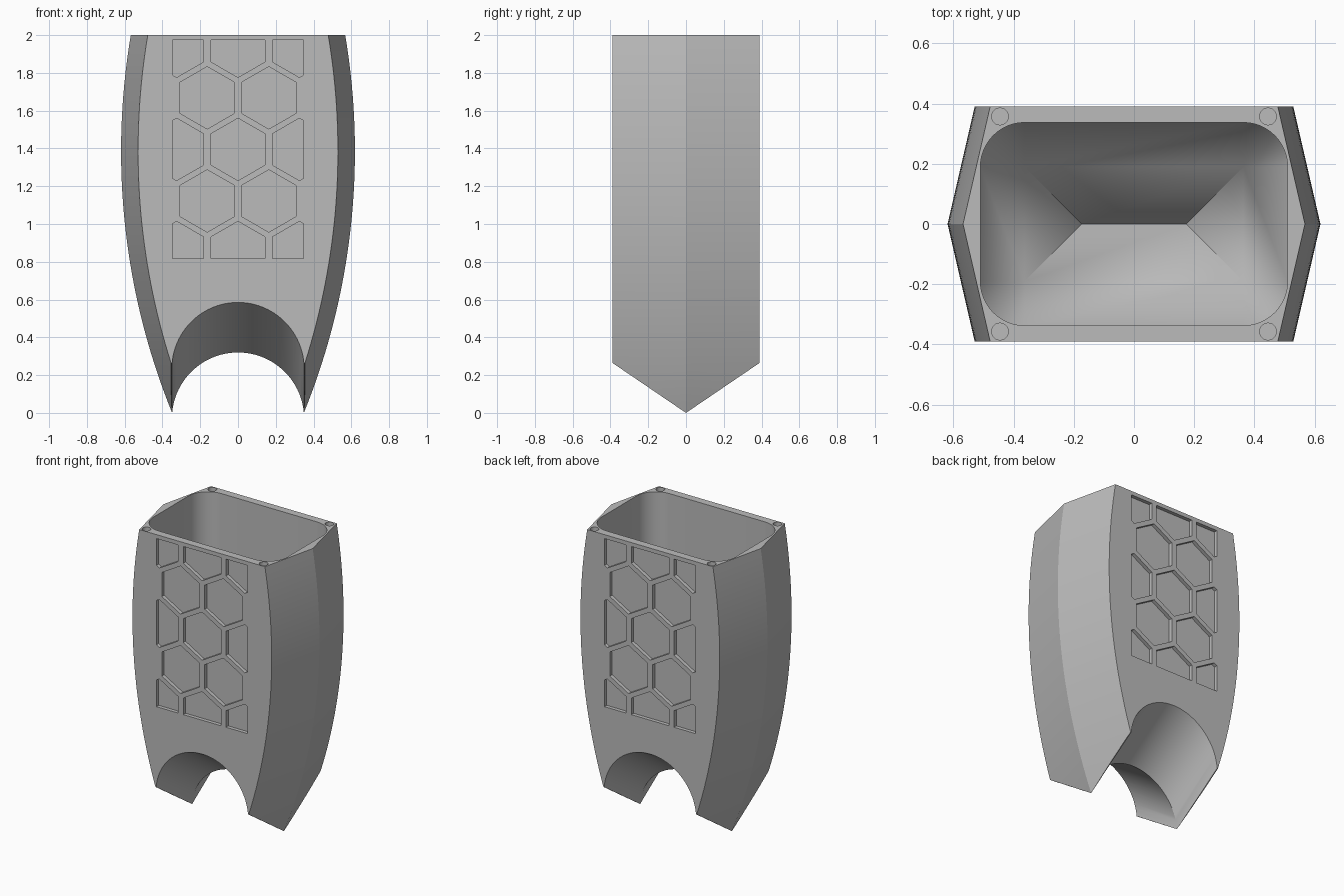
import bpy, bmesh
from math import sin, cos, pi, sqrt

if "Cube" in bpy.data.objects:
    bpy.data.objects.remove(bpy.data.objects["Cube"])

HALF_Y, RISE, TOP = 0.39, 0.265, 2.0


def loft(bm, rings, cap_end=True):
    """Skin a list of equal-length rings and cap the ends."""
    loops = [[bm.verts.new(p) for p in ring] for ring in rings]
    n = len(loops[0])
    for a, b in zip(loops, loops[1:]):
        for i in range(n):
            j = (i + 1) % n
            bm.faces.new((a[i], a[j], b[j], b[i]))
    bm.faces.new(loops[0][::-1])
    if cap_end:
        bm.faces.new(loops[-1])


def make_object(name, bm):
    bmesh.ops.remove_doubles(bm, verts=bm.verts, dist=1e-5)
    bmesh.ops.recalc_face_normals(bm, faces=bm.faces)
    mesh = bpy.data.meshes.new(name)
    bm.to_mesh(mesh)
    bm.free()
    obj = bpy.data.objects.new(name, mesh)
    bpy.context.scene.collection.objects.link(obj)
    return obj


def boolean(target, cutter, operation):
    """Apply a boolean and discard the cutter."""
    mod = target.modifiers.new("cut", 'BOOLEAN')
    mod.operation, mod.solver, mod.object = operation, 'EXACT', cutter
    bpy.context.view_layer.update()
    graph = bpy.context.evaluated_depsgraph_get()
    mesh = bpy.data.meshes.new_from_object(target.evaluated_get(graph))
    target.modifiers.clear()
    target.data = mesh
    bpy.data.objects.remove(cutter)


# Body: six-sided section with bowed sides and a ridge down each flank
def half_width(z, radius=3.69, peak=1.386):
    return 0.619 - radius + sqrt(radius ** 2 - (z - peak) ** 2)


def body_ring(z):
    w = half_width(z)
    c = w - 0.09
    return [(w, 0, z), (c, HALF_Y, z), (-c, HALF_Y, z),
            (-w, 0, z), (-c, -HALF_Y, z), (c, -HALF_Y, z)]


bm = bmesh.new()
rows = 40
loft(bm, [body_ring(-0.1 + (TOP + 0.1) * i / rows) for i in range(rows + 1)])
body = make_object("housing_body", bm)

# Underside: arch swept along a V so the legs end in a point
def underside_ring(y):
    lift = RISE * abs(y) / HALF_Y
    r, drop, steps = 0.35, 0.03, 48
    arc = []
    for i in range(steps + 1):
        a = pi - pi * i / steps
        z = r * sin(a) - drop
        if z > 0:
            arc.append((r * cos(a), z))
    tip = sqrt(r * r - drop * drop)
    profile = [(-1, -1), (-1, 0), (-tip, 0)] + arc + [(tip, 0), (1, 0), (1, -1)]
    return [(x, y, z + lift) for x, z in profile]


bm = bmesh.new()
loft(bm, [underside_ring(y) for y in (-0.5, 0, 0.5)])
boolean(body, make_object("underside_cutter", bm), 'DIFFERENCE')

# Cavity: rounded rectangle with straight walls and a hipped floor
CX, CY, CR = 0.51, 0.337, 0.147


def cavity_ring(inset, z, steps=12):
    r = max(CR - inset, 0)
    x, y = CX - inset - r, CY - inset - r
    points = []
    for k, (sx, sy) in enumerate(((1, 1), (-1, 1), (-1, -1), (1, -1))):
        for i in range(steps + 1):
            a = pi / 2 * (k + i / steps)
            points.append((sx * x + r * cos(a), sy * y + r * sin(a), z))
    return points


FLOOR, SLOPE = 0.98, 1.6
bm = bmesh.new()
loft(bm, [cavity_ring(0, TOP + 0.1)] +
     [cavity_ring(d, FLOOR - SLOPE * d) for d in (0, CR, CY)], cap_end=False)
boolean(body, make_object("cavity_cutter", bm), 'DIFFERENCE')

# Small round sockets in the rim corners
bm = bmesh.new()
for sx in (-1, 1):
    for sy in (-1, 1):
        circle = [(sx * 0.445 + 0.028 * cos(pi * i / 12),
                   sy * 0.357 + 0.028 * sin(pi * i / 12)) for i in range(24)]
        loft(bm, [[(x, y, z) for x, y in circle] for z in (TOP - 0.06, TOP + 0.1)])
boolean(body, make_object("socket_cutter", bm), 'DIFFERENCE')

# Honeycomb recesses on front and back, trimmed to a rectangular window
DEPTH = 0.025
bm = bmesh.new()
window = bmesh.new()
for side in (-1, 1):
    near, far = side * (HALF_Y - DEPTH), side * 0.5
    for row in range(5):
        z = 0.849 + 0.273 * row
        for x in ((-0.325, 0, 0.325) if row % 2 == 0 else (-0.163, 0.163)):
            hexagon = [(x + 0.165 * sin(pi * i / 3), z + 0.165 * cos(pi * i / 3))
                       for i in range(6)]
            loft(bm, [[(px, y, pz) for px, pz in hexagon] for y in (near, far)])
frame = [(-0.347, 0.818), (0.347, 0.818), (0.347, 1.973), (-0.347, 1.973)]
loft(window, [[(x, y, z) for x, z in frame] for y in (-0.6, 0.6)])
honeycomb = make_object("honeycomb_cutter", bm)
boolean(honeycomb, make_object("window_cutter", window), 'INTERSECT')
boolean(body, honeycomb, 'DIFFERENCE')

# Single grey finish
grey = bpy.data.materials.new("plain_grey")
grey.use_nodes = True
colour = (0.5, 0.5, 0.5, 1)
grey.diffuse_color = colour
grey.node_tree.nodes["Principled BSDF"].inputs["Base Color"].default_value = colour
body.data.materials.clear()
body.data.materials.append(grey)
for poly in body.data.polygons:
    poly.material_index = 0

bpy.ops.object.select_all(action='DESELECT')
body.select_set(True)
bpy.context.view_layer.objects.active = body
bpy.ops.object.shade_smooth_by_angle(angle=pi / 9)
